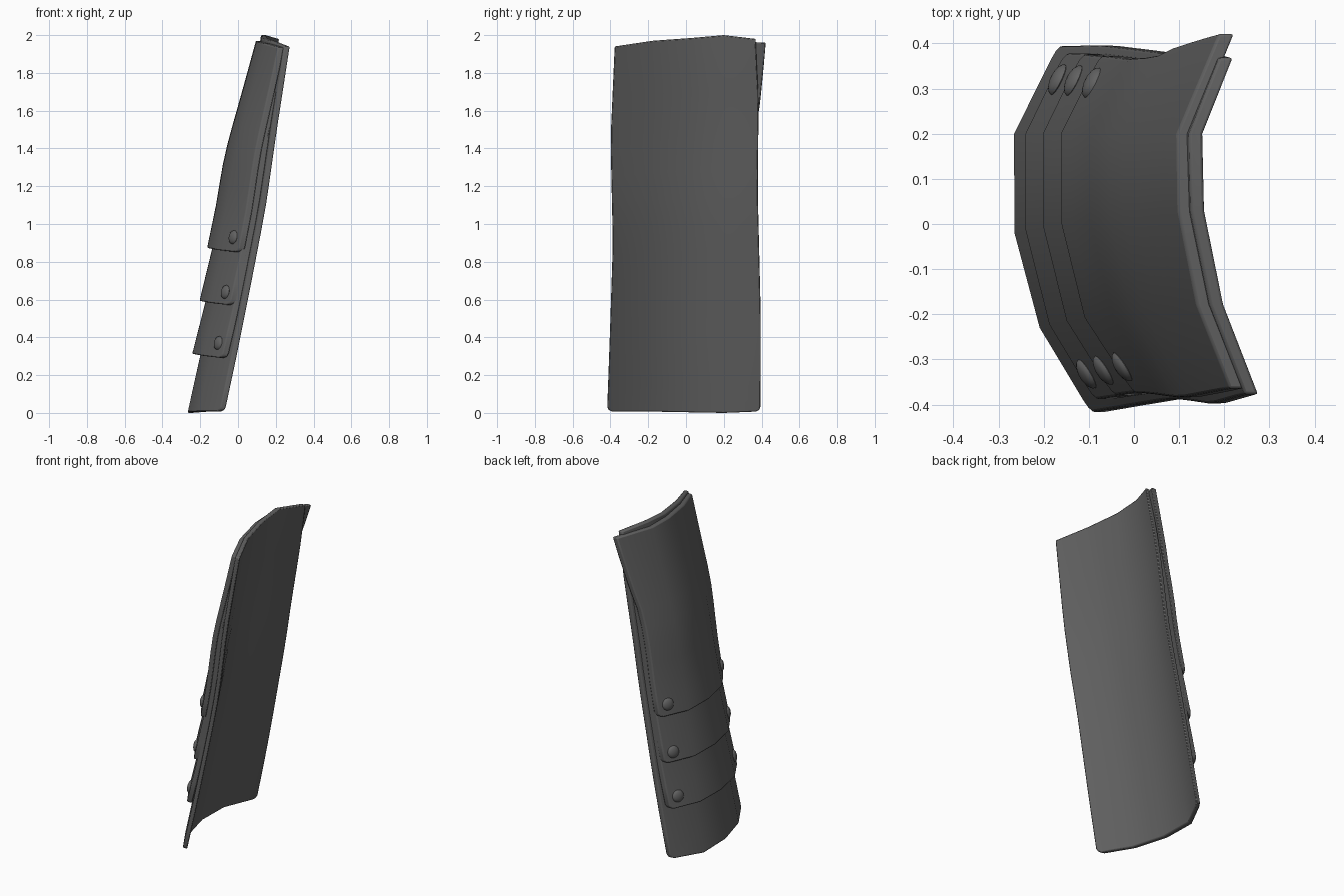
import bpy, bmesh, math
from mathutils import Vector, Matrix

if "Cube" in bpy.data.objects:
    bpy.data.objects.remove(bpy.data.objects["Cube"])

steel = bpy.data.materials.new("dark_steel")
steel.diffuse_color = (0.12, 0.12, 0.12, 1)
steel.use_nodes = True
steel.node_tree.nodes["Principled BSDF"].inputs["Base Color"].default_value = steel.diffuse_color


def lerp_table(table, z):
    if z <= table[0][0]:
        return table[0][1]
    for (z0, v0), (z1, v1) in zip(table, table[1:]):
        if z <= z1:
            return v0 + (v1 - v0) * (z - z0) / (z1 - z0)
    return table[-1][1]


# Spine of the outer base surface, and its cross-section at the foot and the top
SPINE = [(0, -.267), (.3, -.2), (.6, -.136), (1.08, -.034), (1.5, .038), (1.97, .126)]
DEPTH = [(.168, .123), (.055, .042), (0, 0), (0, -.004), (.095, .063)]
WIDTH = [(-.418, -.376), (-.23, -.177), (-.02, .03), (.2, .2), (.4, .368)]
# Waisted outline of the front and the back edge
FRONT = [(0, 1), (.4, .985), (.9, .97), (1.45, 1.03), (1.95, 1)]
BACK = [(0, .985), (.5, 1.01), (1.2, .995), (1.65, 1.03), (1.95, 1)]
# Share of the outward offset used by each column
SHARE = (.74, .95, 1, 1, .85)


def surface(col, z, offset=0.0, narrow=1.0, flare=0.0):
    """Point on the curved plate, moved outwards (-x) by offset."""
    k = z / 2
    d = DEPTH[col][0] * (1 - k) + DEPTH[col][1] * k
    y = WIDTH[col][0] * (1 - k) + WIDTH[col][1] * k
    if col in (0, 4):
        y *= lerp_table(FRONT if col == 0 else BACK, z) * narrow
        d *= 1 - (1 - narrow) * 2.5
    if col == 0:
        d += .008 * math.sin(math.pi * k)
    if col == 4 and flare:
        f = max(0, min(1, (z - 1.5) / .45))
        y += f * .066
        d += f * .03
    return Vector((lerp_table(SPINE, z) + d - offset, y, z))


def finish(bm, name):
    mesh = bpy.data.meshes.new(name)
    bm.to_mesh(mesh)
    bm.free()
    mesh.materials.append(steel)
    ob = bpy.data.objects.new(name, mesh)
    bpy.context.collection.objects.link(ob)
    return ob


def plate(name, bottom, top, offsets, thick, narrow=1.0, flare=0.0, rows=10, corner=.025):
    """Curved slab; bottom and top give the rim height of each column."""
    bm = bmesh.new()
    layers = []
    for side in (0, 1):
        grid = []
        for r in range(rows + 1):
            line = []
            for c in range(5):
                z = bottom[c] + (top[c] - bottom[c]) * r / rows
                off = lerp_table(offsets, z) * SHARE[c]
                t = min(thick, off + .01) if off else .03
                line.append(bm.verts.new(surface(c, z, off - side * t, narrow, flare)))
            grid.append(line)
        layers.append(grid)
    for grid in layers:
        for r in range(rows):
            for c in range(4):
                bm.faces.new((grid[r][c], grid[r][c + 1], grid[r + 1][c + 1], grid[r + 1][c]))
    # Rim between the two skins
    a, b = layers
    for r in range(rows):
        for c in (0, 4):
            bm.faces.new((a[r][c], a[r + 1][c], b[r + 1][c], b[r][c]))
    for c in range(4):
        for r in (0, rows):
            bm.faces.new((a[r][c], a[r][c + 1], b[r][c + 1], b[r][c]))
    bmesh.ops.recalc_face_normals(bm, faces=bm.faces)
    # Rounded lower corners
    edges = [bm.edges.get((a[0][c], b[0][c])) for c in (0, 4)]
    bmesh.ops.bevel(bm, geom=edges, offset=corner, segments=2, profile=.5, affect='EDGES')
    ob = finish(bm, name)
    bev = ob.modifiers.new("soft_rim", 'BEVEL')
    bev.width = .006
    bev.segments = 2
    bev.limit_method = 'ANGLE'
    bev.angle_limit = math.radians(45)
    smooth(ob)


def smooth(ob):
    bpy.ops.object.select_all(action='DESELECT')
    ob.select_set(True)
    bpy.context.view_layer.objects.active = ob
    bpy.ops.object.shade_smooth_by_angle(angle=math.radians(40))


def rivet(name, col, near, z, offset):
    """Flattened dome on the outer face of a lame."""
    p = surface(col, z, offset * SHARE[col], .95)
    q = surface(near, z, offset * SHARE[near], .95)
    up = surface(col, z + .1, offset * SHARE[col], .95) - p
    n = (q - p).cross(up).normalized()
    if n.x > 0:
        n = -n
    bm = bmesh.new()
    bmesh.ops.create_uvsphere(bm, u_segments=16, v_segments=8, radius=.037)
    bmesh.ops.scale(bm, vec=(1, 1, .45), verts=bm.verts)
    rot = n.to_track_quat('Z', 'Y').to_matrix().to_4x4()
    bmesh.ops.transform(bm, matrix=Matrix.Translation(p.lerp(q, .32)) @ rot, verts=bm.verts)
    smooth(finish(bm, name))


# Full-length backing plate
plate("base_plate", (.008, .008, .004, 0, .008), (1.94, 1.97, 1.985, 2.0, 1.98), [(0, 0)], .03, rows=14)

# Overlapping lames: foot height, top rim, outward offsets
cover = (1.935, 1.955, 1.965, 1.97, 1.96)
under = (1.7, 1.72, 1.73, 1.73, 1.65)
lames = [
    ("lower_lame", .29, under, [(.3, .045), (.6, .032), (1.36, .03), (1.75, .012)], .37),
    ("middle_lame", .57, under, [(.6, .065), (.9, .055), (1.36, .052), (1.75, .02)], .64),
    ("upper_lame", .85, cover, [(.88, .084), (1.36, .084), (1.71, .05), (1.97, .027)], .93),
]
for name, foot, top, offs, rz in lames:
    bottom = [foot + d for d in (0, .012, .022, .025, .02)]
    plate(name, bottom, top, offs, .036, .955 if top is under else .965, 1.0 if top is cover else 0)
    # One rivet near each end of the lame
    off = lerp_table(offs, rz)
    rivet(name + "_front_rivet", 0, 1, rz, off)
    rivet(name + "_back_rivet", 4, 3, rz + .01, off)
